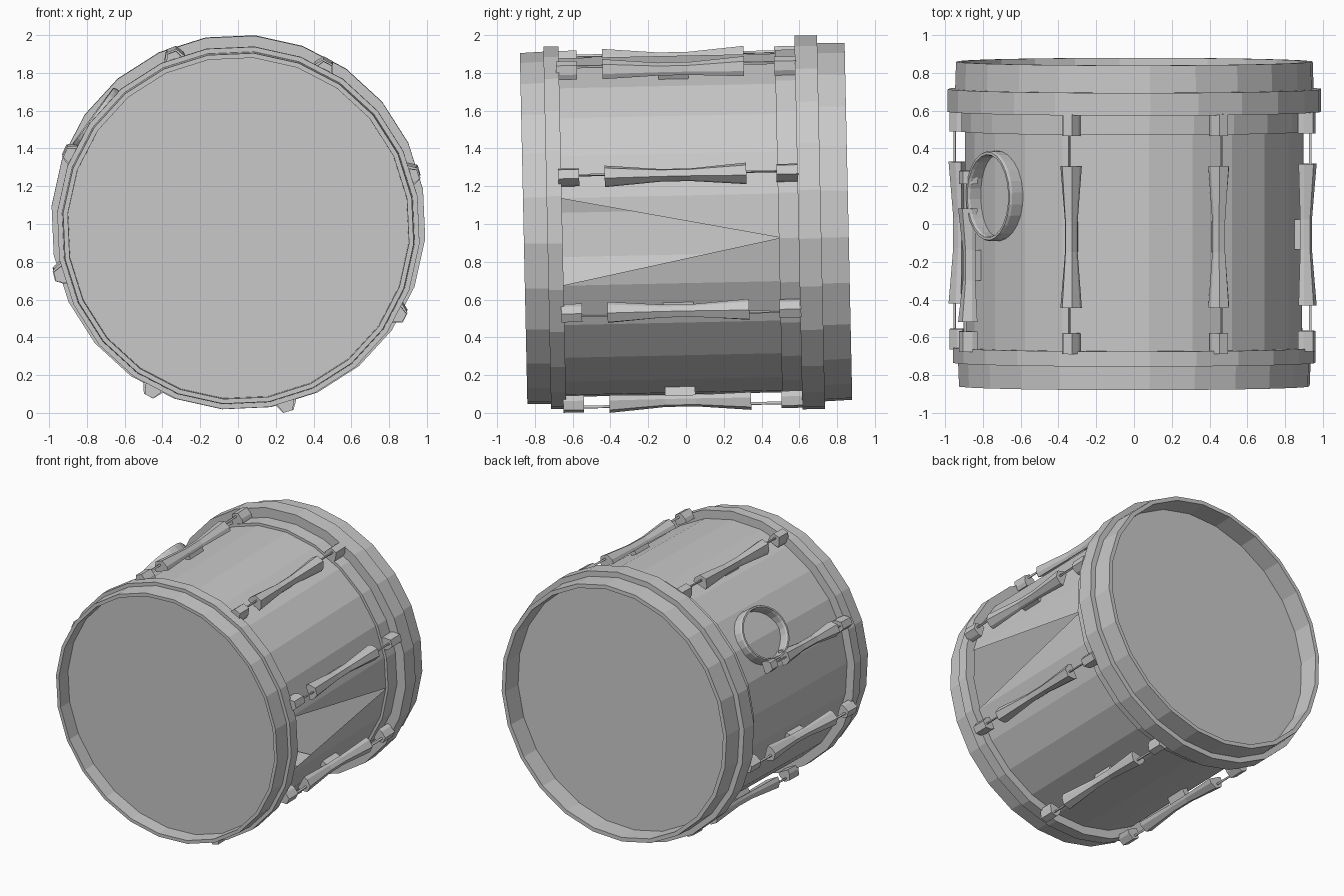
import bpy, bmesh
from math import radians, cos, sin, tau
from mathutils import Matrix

if "Cube" in bpy.data.objects:
    bpy.data.objects.remove(bpy.data.objects["Cube"], do_unlink=True)

SIDES = 24
PHASE = radians(10)
# The drum lies along y and leans back slightly
TILT = Matrix.Translation((0.002, 0, 0.995)) @ Matrix.Rotation(radians(1.23), 4, 'X')

grey = bpy.data.materials.new("grey")
grey.use_nodes = True
grey.diffuse_color = (0.59, 0.59, 0.59, 1)
grey.node_tree.nodes["Principled BSDF"].inputs["Base Color"].default_value = (0.59, 0.59, 0.59, 1)


def finish(name, bm, matrix=Matrix()):
    bmesh.ops.recalc_face_normals(bm, faces=bm.faces)
    bm.transform(TILT @ matrix)
    mesh = bpy.data.meshes.new(name)
    bm.to_mesh(mesh)
    bm.free()
    mesh.materials.append(grey)
    obj = bpy.data.objects.new(name, mesh)
    bpy.context.collection.objects.link(obj)


def lathe(bm, profile, sides=SIDES, closed=True):
    """Spin (radius, y) points around the y axis; returns the rings."""
    rings = []
    for r, y in profile:
        angles = [PHASE + tau * i / sides for i in range(sides)]
        rings.append([bm.verts.new((r * cos(a), y, r * sin(a))) for a in angles])
    pairs = list(zip(rings, rings[1:]))
    if closed:
        pairs.append((rings[-1], rings[0]))
    for a, b in pairs:
        for i in range(sides):
            j = (i + 1) % sides
            bm.faces.new((a[i], a[j], b[j], b[i]))
    return rings


def loft(bm, sections):
    """Trapezoid bar along y from (y, half width, top half width, inner r, outer r)."""
    rings = []
    for y, w, t, r0, r1 in sections:
        mid = r0 + (r1 - r0) * 0.4
        pts = ((r0, -w), (mid, -w), (r1, -t), (r1, t), (mid, w), (r0, w))
        rings.append([bm.verts.new((r, y, z)) for r, z in pts])
    for a, b in zip(rings, rings[1:]):
        for i in range(6):
            j = (i + 1) % 6
            bm.faces.new((a[i], a[j], b[j], b[i]))
    bm.faces.new(rings[0])
    bm.faces.new(rings[-1])


# Shell, with a triangular opening on the left side
bm = bmesh.new()
front, back = lathe(bm, [(0.9, -0.67), (0.9, 0.5)], closed=False)
hi, lo = 0, SIDES - 2
bmesh.ops.delete(bm, geom=[front[-1]], context='VERTS')
bm.faces.new((front[hi], back[hi], back[-1]))
bm.faces.new((front[lo], back[lo], back[-1]))
finish("shell", bm)

# Hoops: a rim and a wider flange at each end
for name, profile in {
    "front_hoop": [(0.907, -0.86), (0.932, -0.86), (0.937, -0.735), (0.963, -0.735),
                   (0.963, -0.655), (0.89, -0.655), (0.89, -0.74), (0.905, -0.745)],
    "back_hoop": [(0.918, 0.86), (0.948, 0.86), (0.953, 0.715), (0.993, 0.715),
                  (0.993, 0.595), (0.89, 0.595), (0.89, 0.69), (0.915, 0.7)],
    "back_band": [(0.92, 0.49), (0.92, 0.6), (0.89, 0.6), (0.89, 0.49)],
}.items():
    bm = bmesh.new()
    lathe(bm, profile)
    finish(name, bm)

# Drum heads, recessed inside the rims
for name, y in (("front_head", -0.755), ("back_head", 0.71)):
    bm = bmesh.new()
    bm.faces.new([bm.verts.new((0.915 * cos(PHASE + tau * i / SIDES), y,
                                0.915 * sin(PHASE + tau * i / SIDES))) for i in range(SIDES)])
    finish(name, bm)

# Eight tension lugs: bow-tie body, foot, rods and claws; the one by the collar is short
for n, angle in enumerate((17, 61.5, 110.5, 156, 194.5, 242, 285.5, 332)):
    turn = Matrix.Translation((-0.004, 0, -0.01)) @ Matrix.Rotation(-radians(angle), 4, 'Y')
    short = angle == 156
    low, high, claw = (-0.51, 0.09, 0.22) if short else (-0.425, 0.325, 0.485)
    centre = (low + high) / 2
    bm = bmesh.new()
    loft(bm, [(low, 0.055, 0.028, 0.93, 1.005), (centre - 0.08, 0.032, 0.018, 0.932, 0.982),
              (centre + 0.08, 0.032, 0.018, 0.932, 0.982), (high, 0.055, 0.028, 0.93, 1.005)])
    loft(bm, [(centre + s, 0.022, 0.022, 0.88, 0.94) for s in (-0.08, 0.08)])
    finish(f"lug_{n + 1}", bm, turn)
    bm = bmesh.new()
    for start, end in ((-0.58, low + 0.02), (high - 0.02, claw + 0.02)):
        loft(bm, [(y, 0.006, 0.004, 0.972, 0.985) for y in (start, end)])
    finish(f"rods_{n + 1}", bm, turn)
    bm = bmesh.new()
    for start, end in ((-0.67, -0.56), (claw, claw + (0.07 if short else 0.115))):
        loft(bm, [(y, 0.045, 0.025, 0.925, 1.0) for y in (start, end)])
    finish(f"claws_{n + 1}", bm, turn)

# Oval open collar on the upper right of the shell, narrower around the drum than along it
bm = bmesh.new()
lathe(bm, [(0.24, 0.86), (0.24, 0.945), (0.234, 0.96), (0.22, 0.96), (0.214, 0.945), (0.214, 0.86)])
place = (Matrix.Rotation(-radians(144), 4, 'Y') @ Matrix.Translation((0, 0.16, 0))
         @ Matrix.Diagonal((1, 1, 0.84, 1)) @ Matrix.Rotation(radians(-90), 4, 'Z'))
finish("collar", bm, place)
